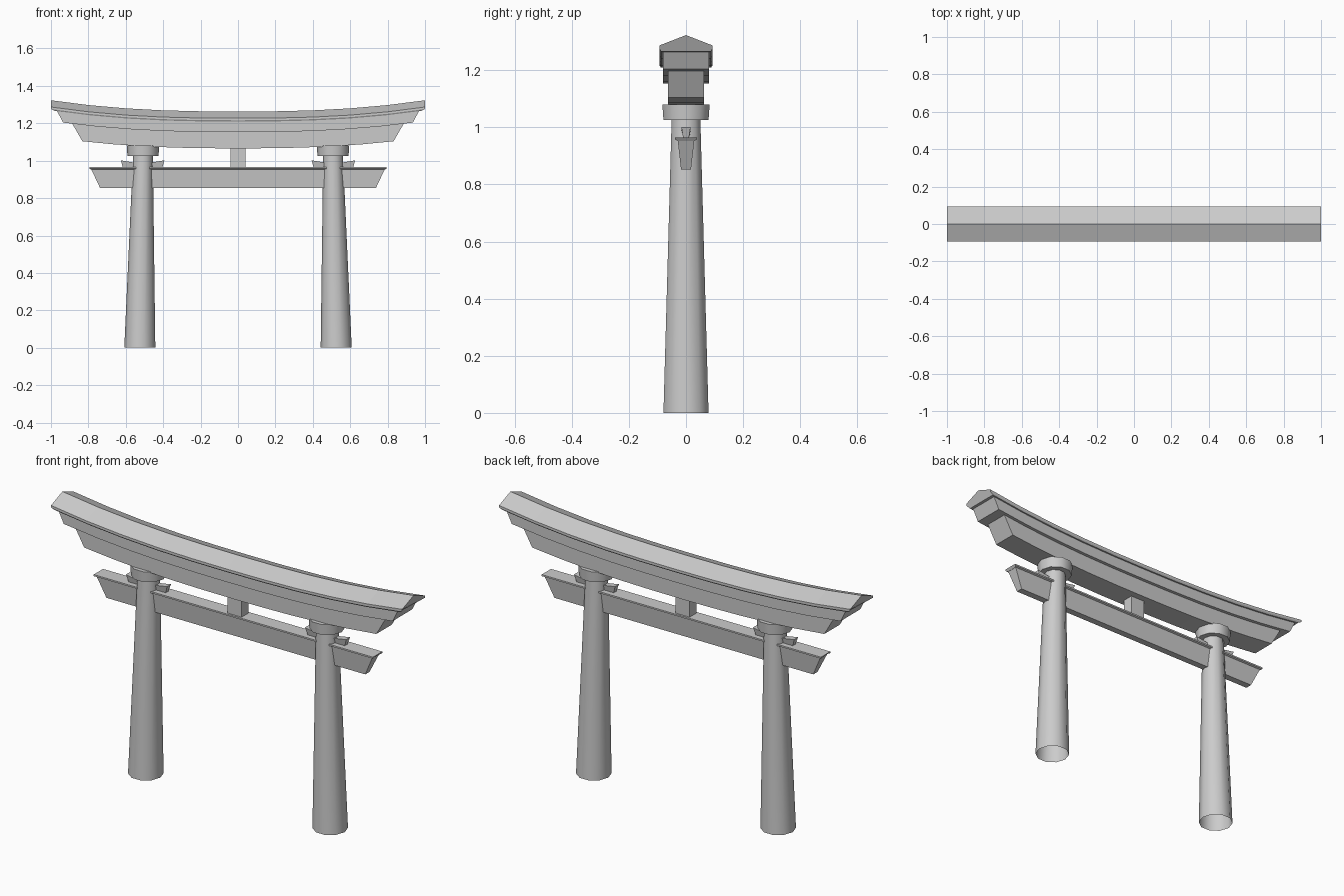
import bpy, bmesh, math

if "Cube" in bpy.data.objects:
    bpy.data.objects.remove(bpy.data.objects["Cube"])

SWEEP = (-1, -0.8, -0.6, -0.4, -0.2, 0, 0.2, 0.4, 0.6, 0.8, 1)


def finish(bm, name):
    bmesh.ops.recalc_face_normals(bm, faces=bm.faces)
    mesh = bpy.data.meshes.new(name)
    bm.to_mesh(mesh)
    bm.free()
    ob = bpy.data.objects.new(name, mesh)
    bpy.context.collection.objects.link(ob)
    return ob


def loft(bm, rings, caps=(True, True)):
    loops = [[bm.verts.new(p) for p in ring] for ring in rings]
    n = len(loops[0])
    for a, b in zip(loops, loops[1:]):
        for i in range(n):
            j = (i + 1) % n
            bm.faces.new((a[i], a[j], b[j], b[i]))
    for loop, cap in zip((loops[0], loops[-1]), caps):
        if cap:
            bm.faces.new(loop)


def beam(name, half, steps=(-1, 1), rise=lambda x, z: 0, cx=0):
    """Beam along x; half profile points are (y, z, half length), mirrored in y."""
    prof = half + [(-y, z, l) for y, z, l in reversed(half) if y > 0]
    bm = bmesh.new()
    loft(bm, [[(cx + f * l, y, z + rise(f * l, z)) for y, z, l in prof] for f in steps])
    return finish(bm, name)


def tapered(name, low, high, sides=10, caps=(True, True)):
    """Round tapered part; low and high are (x, z, radius)."""
    bm = bmesh.new()
    angles = [2 * math.pi * i / sides for i in range(sides)]
    loft(bm, [[(x + r * math.cos(a), r * math.sin(a), z) for a in angles]
              for x, z, r in (low, high)], caps)
    ob = finish(bm, name)
    bpy.ops.object.select_all(action='DESELECT')
    ob.select_set(True)
    bpy.context.view_layer.objects.active = ob
    bpy.ops.object.shade_smooth_by_angle(angle=math.radians(40))
    return ob


def curve(x, z):
    return 0.06 * abs(x) ** 2.5


# Curved top: roof, middle lintel, lower lintel
beam("roof", [(0, 1.263, 1), (0.0925, 1.227, 1), (0.0925, 1.216, 1), (0.088, 1.209, 0.98)],
     SWEEP, curve)
beam("middle_lintel", [(0.08, 1.212, 0.968), (0.08, 1.153, 0.936)], SWEEP, curve)
beam("lower_lintel", [(0.063, 1.155, 0.887), (0.063, 1.066, 0.832)], SWEEP, curve)

# Straight tie beam with thin cover board
beam("tie_beam", [(0.029, 0.955, 0.785), (0.0175, 0.853, 0.737)])
beam("tie_beam_cover", [(0.038, 0.965, 0.795), (0.038, 0.957, 0.795), (0.029, 0.953, 0.785)])

# Centre strut
beam("centre_strut", [(0.028, 1.075, 0.04), (0.028, 0.96, 0.04)])

# Leaning columns with capitals and wedges
for side, s in (("left", -1), ("right", 1)):
    tapered(side + "_column", (s * 0.525, 0, 0.083), (s * 0.508, 1.04, 0.0525), caps=(False, True))
    tapered(side + "_capital", (s * 0.508, 1.025, 0.083), (s * 0.508, 1.08, 0.087))
    beam(side + "_wedges", [(0.016, 0.982, 0.117), (0.01, 0.963, 0.105)], (-1, 0, 1),
         lambda x, z: abs(x) * 0.17 if z > 0.97 else 0, s * 0.51)
